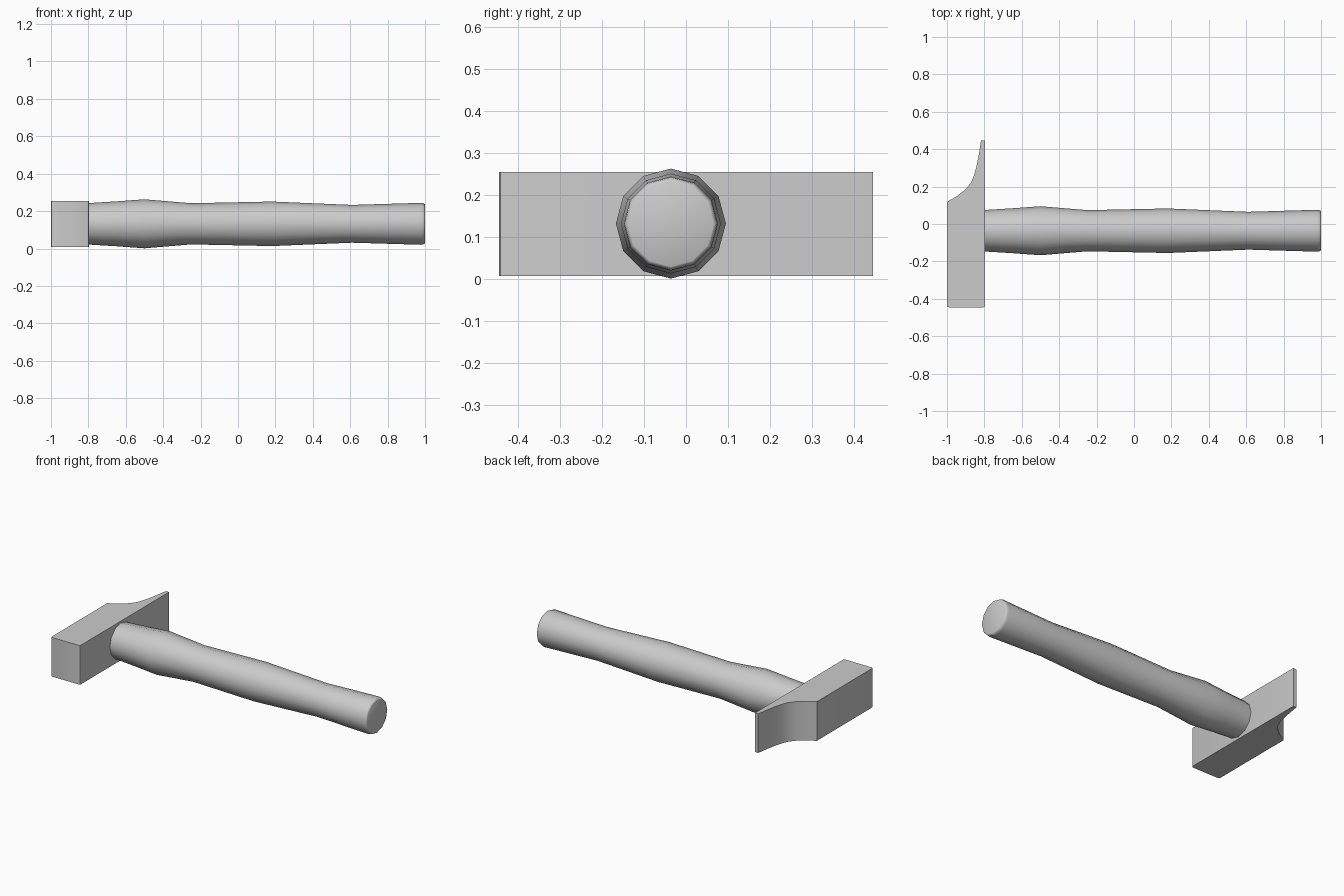
import bpy, bmesh, math

if "Cube" in bpy.data.objects:
    bpy.data.objects.remove(bpy.data.objects["Cube"])


def finish(name, bm, angle):
    bmesh.ops.recalc_face_normals(bm, faces=bm.faces)
    mesh = bpy.data.meshes.new(name)
    bm.to_mesh(mesh)
    bm.free()
    ob = bpy.data.objects.new(name, mesh)
    bpy.context.collection.objects.link(ob)
    bpy.ops.object.select_all(action='DESELECT')
    ob.select_set(True)
    bpy.context.view_layer.objects.active = ob
    bpy.ops.object.shade_smooth_by_angle(angle=math.radians(angle))
    return ob


# Head: plan outline with a curved wedge at the back, extruded upward
outline = [(-1, -0.435), (-0.997, -0.442), (-0.988, -0.446), (-0.808, -0.446),
           (-0.799, -0.442), (-0.796, -0.435), (-0.796, 0.446), (-0.818, 0.446),
           (-0.829, 0.375), (-0.842, 0.308), (-0.855, 0.262), (-0.872, 0.22),
           (-0.902, 0.184), (-0.95, 0.147), (-1, 0.118)]
bm = bmesh.new()
base = bm.faces.new([bm.verts.new((x, y, 0.007)) for x, y in outline])
top = bmesh.ops.extrude_face_region(bm, geom=[base], use_keep_orig=True)
for v in top["geom"]:
    if isinstance(v, bmesh.types.BMVert):
        v.co.z = 0.255
finish("hammer_head", bm, 35)

# Handle: twelve-sided swelling profile along x
SIDES, CY, CZ = 12, -0.036, 0.132
profile = [(-0.797, 0.111), (-0.65, 0.120), (-0.5, 0.131), (-0.25, 0.110),
           (0.18, 0.119), (0.61, 0.101), (0.978, 0.112), (0.991, 0.110),
           (0.998, 0.106), (1.0, 0.102)]
bm = bmesh.new()
rings = []
for x, r in profile:
    rings.append([bm.verts.new((x, CY + r * math.cos(math.tau * i / SIDES),
                                CZ + r * math.sin(math.tau * i / SIDES)))
                  for i in range(SIDES)])
for a, b in zip(rings, rings[1:]):
    for i in range(SIDES):
        j = (i + 1) % SIDES
        bm.faces.new((a[i], a[j], b[j], b[i]))
bm.faces.new(rings[0])
bm.faces.new(rings[-1])
finish("handle", bm, 40)
